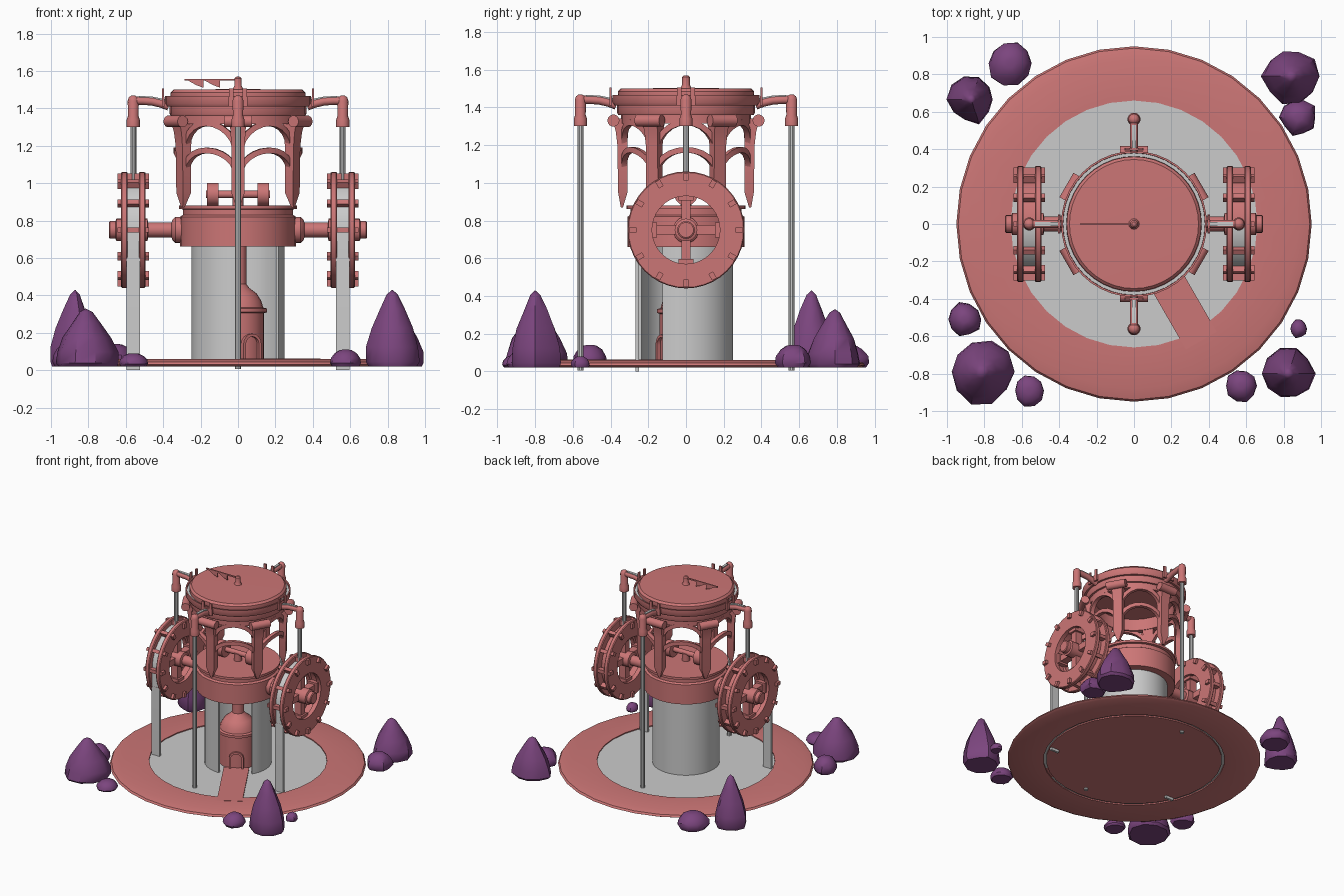
import bpy, bmesh, random
from math import sin, cos, pi, radians
from mathutils import Matrix, Vector

if "Cube" in bpy.data.objects:
    bpy.data.objects.remove(bpy.data.objects["Cube"])

random.seed(4)


def material(name, col):
    m = bpy.data.materials.new(name)
    m.diffuse_color = (*col, 1)
    m.use_nodes = True
    m.node_tree.nodes["Principled BSDF"].inputs["Base Color"].default_value = m.diffuse_color
    return m


RED = material("terracotta", (0.6, 0.18, 0.18))
PURPLE = material("purple_stone", (0.2, 0.06, 0.21))
GREY = None
ID = Matrix.Identity(4)


def rz(deg):
    return Matrix.Rotation(radians(deg), 4, 'Z')


def sweep(name, sections, mat, M=ID, ring=False, angle=35):
    """Skin a row of equal-length closed cross-sections."""
    bm = bmesh.new()
    rows = [[bm.verts.new(M @ Vector(p)) for p in s] for s in sections]
    k = len(rows[0])
    for i in range(len(rows) if ring else len(rows) - 1):
        a, b = rows[i], rows[(i + 1) % len(rows)]
        for j in range(k):
            bm.faces.new((a[j], a[(j + 1) % k], b[(j + 1) % k], b[j]))
    if not ring:
        bm.faces.new(rows[0])
        bm.faces.new(rows[-1][::-1])
    bmesh.ops.remove_doubles(bm, verts=bm.verts, dist=1e-5)
    bmesh.ops.recalc_face_normals(bm, faces=bm.faces)
    me = bpy.data.meshes.new(name)
    bm.to_mesh(me)
    bm.free()
    ob = bpy.data.objects.new(name, me)
    bpy.context.collection.objects.link(ob)
    if mat:
        me.materials.append(mat)
    bpy.ops.object.select_all(action='DESELECT')
    ob.select_set(True)
    bpy.context.view_layer.objects.active = ob
    bpy.ops.object.shade_smooth_by_angle(angle=radians(angle))
    return ob


def lathe(name, prof, mat, M=ID, n=32, a0=0, a1=360):
    full = a1 - a0 == 360
    angs = [radians(a0 + (a1 - a0) * i / n) for i in range(n if full else n + 1)]
    return sweep(name, [[(r * cos(a), r * sin(a), z) for r, z in prof] for a in angs],
                 mat, M, full)


def drum(name, r, z0, z1, mat, M=ID, n=20):
    return lathe(name, [(0, z0), (r, z0), (r, z1), (0, z1)], mat, M, n)


def box(name, x, y, z, mat, M=ID):
    return sweep(name, [[(x[0], y[0], h), (x[1], y[0], h), (x[1], y[1], h), (x[0], y[1], h)]
                        for h in z], mat, M)


def tube(name, pts, r, mat, M=ID, n=10):
    """Round tube along a path in the local xz plane."""
    pts = [Vector((p[0], 0, p[1])) for p in pts]
    secs = []
    for i, p in enumerate(pts):
        t = (pts[min(i + 1, len(pts) - 1)] - pts[max(i - 1, 0)]).normalized()
        u = Vector((t.z, 0, -t.x))
        secs.append([p + u * r * cos(2 * pi * j / n) + Vector((0, r * sin(2 * pi * j / n), 0))
                     for j in range(n)])
    return sweep(name, secs, mat, M, angle=50)


# Base: rim, floor and pond
lathe("base_rim", [(.68, .02), (.93, .02), (.95, .03), (.94, .045), (.88, .06), (.66, .06),
                   (.66, .05), (.68, .045)], RED)
drum("base_floor", .66, .02, .03, RED, n=32)
drum("pond_water", .68, .03, .052, GREY, n=32)
box("ramp", (.13, .72), (-.095, .095), (.03, .062), RED, rz(-60))

# Water curtain with an opening, and the turret behind it
lathe("water_curtain", [(.235, .05), (.25, .05), (.25, .67), (.235, .67)], GREY, a0=-30, a1=270, n=36)
lathe("turret", [(0, .05), (.14, .05), (.14, .305), (.155, .31), (.155, .33), (.135, .335),
                 (.125, .37), (.10, .41), (.06, .44), (.045, .46), (.045, .67), (0, .67)], RED, n=24)
arch = [(-1, 0, .05), (-1, 0, .14)] + [(-cos(pi * i / 8), sin(pi * i / 8), .14) for i in range(1, 8)] \
    + [(1, 0, .14), (1, 0, .05)]
sweep("doorway_arch", [[(r, w * c, z + w * s) for r, w in ((.12, .04), (.155, .04), (.155, .055), (.12, .055))]
                       for c, s, z in arch], RED, rz(-60))

# Collar platform and roller shaft
lathe("collar", [(0, .66), (.31, .66), (.31, .82), (.295, .83), (.295, .86), (.315, .862),
                 (.315, .88), (0, .88)], RED)
X = Matrix.Rotation(pi / 2, 4, 'Y')
roller = Matrix.Translation((0, 0, .94)) @ X
drum("roller_shaft", .02, -.17, .17, RED, roller, 12)
for s in (-1, 1):
    drum("roller_wheel", .062, s * .135 - .03, s * .135 + .03, RED, roller)
drum("roller_post", .03, .88, .94, RED, n=12)

# Columns with scroll caps and two tiers of arches
for k in range(6):
    M = rz(30 + 60 * k)
    sweep("column", [[(c - a, -b, z), (c + a, -b, z), (c + a, b, z), (c - a, b, z)] for z, c, a, b in
                     ((.87, .34, .006, .008), (.95, .335, .025, .036), (1.2, .337, .027, .036),
                      (1.27, .34, .032, .04), (1.34, .345, .045, .045))], RED, M)
    drum("scroll_cap", .032, -.075, .075, RED,
         M @ Matrix.Translation((.385, 0, 1.33)) @ Matrix.Rotation(pi / 2, 4, 'X'), 14)
    for tier, (z, h) in (("lower", (1.04, .12)), ("upper", (1.15, .155))):
        secs = []
        for i in range(13):
            f = pi * i / 12
            a = radians(30 - 26 * cos(f))
            secs.append([(r * cos(a + d * cos(f) * -.09), r * sin(a + d * cos(f) * -.09),
                          z + (h + d * .03) * sin(f))
                         for r, d in ((.315, 0), (.345, 0), (.345, 1), (.315, 1))])
        sweep(tier + "_arch", secs, RED, M)

# Roof, gutter and weather vane
lathe("ring_beam", [(.30, 1.315), (.345, 1.315), (.345, 1.36), (.30, 1.36)], RED)
lathe("roof_ring", [(.30, 1.36), (.36, 1.36), (.365, 1.37), (.365, 1.41), (.30, 1.41)], RED)
lathe("gutter", [(.33, 1.41), (.38, 1.41), (.39, 1.425), (.39, 1.465), (.38, 1.465),
                 (.378, 1.43), (.33, 1.43)], RED, n=40)
lathe("gutter_water", [(.33, 1.43), (.379, 1.43), (.379, 1.45), (.33, 1.45)], GREY, n=40)
lathe("roof_cap", [(0, 1.415), (.35, 1.415), (.362, 1.46), (.36, 1.485), (.345, 1.5), (0, 1.503)], RED, n=40)
lathe("finial", [(0, 1.5), (.03, 1.5), (.02, 1.52), (.02, 1.56), (.012, 1.568), (0, 1.57)], RED, n=12)
box("vane_arm", (-.285, 0), (-.005, .005), (1.548, 1.558), RED)
for x in (-.27, -.18):
    sweep("vane_fin", [[(x, y, 1.55), (x + .085, y, 1.55), (x + .085, y, 1.51), (x + .045, y, 1.525)]
                       for y in (-.004, .004)], RED)

# Four spouts with bent arms and falling water
for k in range(4):
    M = rz(90 * k)
    box("spout_plate", (.393, .407), (-.05, .05), (1.41, 1.46), RED, M)
    for s in (-1, 1):
        box("spout_fin", (.395, .407), (s * .035 - .012, s * .035 + .012), (1.45, 1.505), RED, M)
    tube("spout_arm", [(.37, 1.41), (.41, 1.425), (.46, 1.437), (.51, 1.44), (.56, 1.44)], .022, RED, M)
    sweep("spout_water", [[(r, -.01, z), (r, .01, z), (r, .01, z + .01), (r, -.01, z + .01)]
                          for r, z in ((.38, 1.437), (.46, 1.453), (.53, 1.456))], GREY, M)
    lathe("spout_nozzle", [(0, 1.3), (.035, 1.3), (.035, 1.34), (.028, 1.36), (.03, 1.44),
                           (.024, 1.458), (.012, 1.467), (0, 1.469)], RED,
          M @ Matrix.Translation((.56, 0, 0)), 14)
    drum("falling_stream", .016, 1.0 if k % 2 == 0 else .005, 1.31, GREY,
         M @ Matrix.Translation((.56, 0, 0)), 10)

# Water wheels on side axles
for s in (-1, 1):
    A = Matrix.Translation((0, 0, .75)) @ Matrix.Scale(s, 4, (1, 0, 0)) @ X
    lathe("axle", [(0, .28), (.07, .28), (.07, .335), (.055, .35), (.04, .355), (.04, .48), (.06, .485),
                   (.06, .65), (.047, .655), (.047, .685), (.04, .69), (0, .69)], RED, A, 20)
    for x in (.495, .59):
        lathe("wheel_rim", [(.18, x), (.305, x), (.31, x + .006), (.31, x + .029), (.305, x + .035),
                            (.18, x + .035)], RED, A, 40)
    lathe("wheel_drum", [(.2, .525), (.25, .525), (.25, .595), (.2, .595)], RED, A, 40)
    W = Matrix.Translation((s * .56, 0, .75))
    for k in range(12):
        box("wheel_paddle", (-.085, .085), (-.014, .014), (.262, .302), RED,
            W @ Matrix.Rotation(pi * k / 6, 4, 'X'))
    for k in range(4):
        R = W @ Matrix.Rotation(pi * k / 2, 4, 'X')
        box("wheel_spoke", (-.03, .03), (-.025, .025), (.04, .2), RED, R)
        box("spoke_foot", (-.045, .045), (-.04, .04), (.155, .19), RED, R)
    # Sheet of water over the wheel front, dropping to the ground
    path = [(-cos(a), sin(a)) for a in [pi / 2 * (1 - i / 10) for i in range(11)]]
    secs = [[(x, r * c, r * t) for x, r in ((-.036, .25), (.036, .25), (.036, .268), (-.036, .268))]
            for c, t in path]
    secs.append([(x, -r, -.75) for x, r in ((-.036, .25), (.036, .25), (.036, .268), (-.036, .268))])
    sweep("wheel_water", secs, GREY, W)

# Rocks: x, y, radius, height
for x, y, r, h in ((-.66, .86, .125, .14), (-.87, .665, .13, .43), (.84, .79, .15, .33), (.88, .57, .1, .14),
                   (-.905, -.51, .095, .14), (-.815, -.79, .178, .33), (-.56, -.89, .085, .09),
                   (.88, -.56, .05, .08), (.825, -.80, .14, .43), (.575, -.865, .09, .11)):
    tall = h > .2
    prof = ((.9, 0), (1, .06), (.95, .25), (.76, .5), (.45, .75), (.2, .94), (0, 1)) if tall else \
        ((.85, 0), (1, .2), (.95, .5), (.7, .8), (.4, .96), (.2, 1), (0, 1))
    wob = [random.uniform(.88, 1.06) for _ in range(10)]
    rows = []
    for f, z in ((0, 0),) + prof:
        rows.append([(x + r * f * w * random.uniform(.96, 1.03) * cos(2 * pi * j / 10),
                      y + r * f * w * random.uniform(.96, 1.03) * sin(2 * pi * j / 10),
                      .02 + (h - .02) * z) for j, w in enumerate(wob)])
    bottom = rows[0]
    rock = sweep("rock", rows, PURPLE, ring=True, angle=40)
